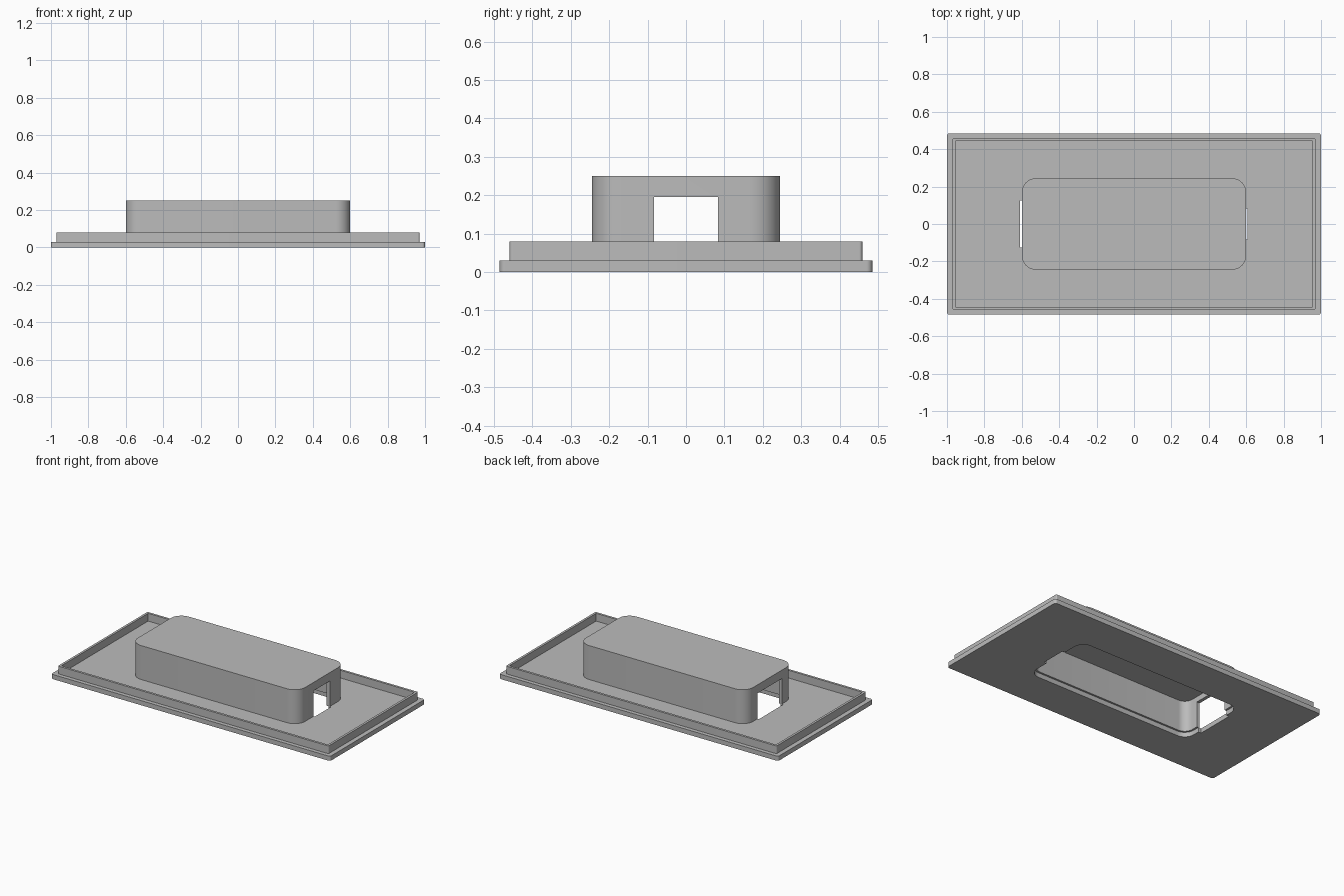
import bpy, bmesh, math

cube = bpy.data.objects.get("Cube")
if cube:
    bpy.data.objects.remove(cube, do_unlink=True)

grey = bpy.data.materials.new("plain_grey")
grey.use_nodes = True
COLOUR = (0.5, 0.5, 0.5, 1)
grey.diffuse_color = COLOUR
grey.node_tree.nodes["Principled BSDF"].inputs["Base Color"].default_value = COLOUR


def slab(name, half_x, half_y, radius, low, high, centre_x=0, steps=10):
    """Upright prism with a rounded rectangle as its outline."""
    bm = bmesh.new()
    points = []
    for i, (sx, sy) in enumerate(((1, 1), (-1, 1), (-1, -1), (1, -1))):
        for s in range(steps + 1 if radius else 1):
            a = (i + s / steps) * math.pi / 2
            points.append((centre_x + sx * (half_x - radius) + radius * math.cos(a),
                           sy * (half_y - radius) + radius * math.sin(a)))
    bottom = bm.faces.new([bm.verts.new((x, y, low)) for x, y in points])
    top = bmesh.ops.extrude_face_region(bm, geom=[bottom])
    bmesh.ops.translate(bm, vec=(0, 0, high - low),
                        verts=[v for v in top["geom"] if isinstance(v, bmesh.types.BMVert)])
    bmesh.ops.recalc_face_normals(bm, faces=bm.faces)
    mesh = bpy.data.meshes.new(name)
    bm.to_mesh(mesh)
    bm.free()
    mesh.materials.append(grey)
    obj = bpy.data.objects.new(name, mesh)
    bpy.context.collection.objects.link(obj)
    return obj


def carve(obj, cutters):
    """Subtract each cutter, keep the result as plain mesh, then shade it."""
    for cutter in cutters:
        cutter.hide_render = True
        mod = obj.modifiers.new("cut", 'BOOLEAN')
        mod.operation = 'DIFFERENCE'
        mod.solver = 'EXACT'
        mod.object = cutter
    bpy.ops.object.select_all(action='DESELECT')
    obj.select_set(True)
    bpy.context.view_layer.objects.active = obj
    for mod in list(obj.modifiers):
        bpy.ops.object.modifier_apply(modifier=mod.name)
    for cutter in cutters:
        bpy.data.objects.remove(cutter, do_unlink=True)
    bpy.ops.object.shade_smooth_by_angle(angle=math.radians(30))


def end_openings():
    """Doorway cutters: narrow at the left end, wide at the right end."""
    return [slab("left_opening", 0.054, 0.083, 0, -0.1, 0.195, 0.554),
            slab("right_opening", 0.055, 0.125, 0, -0.1, 0.195, -0.555)]


# Base plate with the hole under the housing and the end slots
plate = slab("base_plate", 1.0, 0.485, 0.015, 0, 0.03)
carve(plate, [slab("plate_hole", 0.59, 0.235, 0.067, -0.1, 0.1)] + end_openings())

# Thin raised rim set in from the plate edge
rim = slab("raised_rim", 0.97, 0.459, 0.008, 0.03, 0.08)
carve(rim, [slab("rim_inside", 0.955, 0.444, 0.005, -0.1, 0.2)])

# Hollow housing with a doorway at each end
housing = slab("housing", 0.6, 0.245, 0.077, 0.03, 0.25)
carve(housing, [slab("housing_inside", 0.578, 0.223, 0.055, -0.1, 0.23)] + end_openings())
